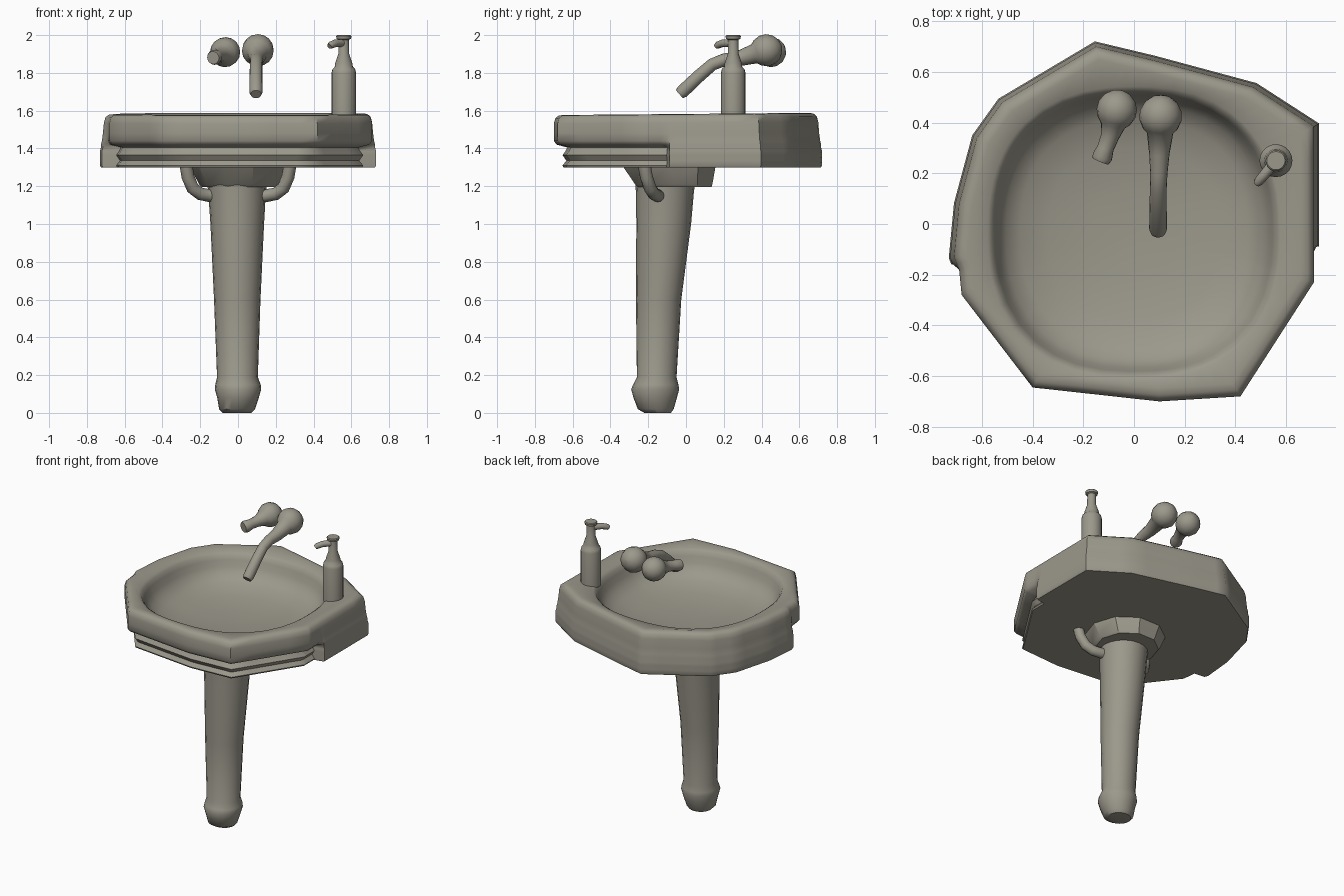
import bpy, bmesh, math
from mathutils import Vector

if "Cube" in bpy.data.objects:
    bpy.data.objects.remove(bpy.data.objects["Cube"])

STONE = (0.33, 0.315, 0.26, 1)
mat = bpy.data.materials.new("warm grey ceramic")
mat.use_nodes = True
mat.diffuse_color = STONE
bsdf = mat.node_tree.nodes["Principled BSDF"]
bsdf.inputs["Base Color"].default_value = STONE
bsdf.inputs["Roughness"].default_value = 0.7


def loft(name, rings, angle=40):
    """Skin a stack of equal-length rings and cap both ends."""
    bm = bmesh.new()
    rows = [[bm.verts.new(p) for p in ring] for ring in rings]
    n = len(rows[0])
    for a, b in zip(rows, rows[1:]):
        for i in range(n):
            j = (i + 1) % n
            bm.faces.new((a[i], a[j], b[j], b[i]))
    bm.faces.new(rows[0][::-1])
    bm.faces.new(rows[-1])
    bmesh.ops.recalc_face_normals(bm, faces=bm.faces)
    mesh = bpy.data.meshes.new(name)
    bm.to_mesh(mesh)
    bm.free()
    mesh.materials.append(mat)
    obj = bpy.data.objects.new(name, mesh)
    bpy.context.collection.objects.link(obj)
    bpy.ops.object.select_all(action='DESELECT')
    obj.select_set(True)
    bpy.context.view_layer.objects.active = obj
    bpy.ops.object.shade_smooth_by_angle(angle=math.radians(angle))
    return obj


def turned(name, sections, sides=20, angle=40):
    """Vertical part from (z, centre x, centre y, radius x, radius y)."""
    turns = [math.tau * i / sides for i in range(sides)]
    return loft(name, [[(cx + rx * math.cos(t), cy + ry * math.sin(t), z) for t in turns]
                       for z, cx, cy, rx, ry in sections], angle)


def tube(name, stations, ref, sides=16):
    """Tapered tube through (x, y, z, radius) stations."""
    pts = [Vector(s[:3]) for s in stations]
    rings = []
    for i, s in enumerate(stations):
        d = (pts[min(i + 1, len(pts) - 1)] - pts[max(i - 1, 0)]).normalized()
        u = d.cross(Vector(ref)).normalized()
        v = d.cross(u)
        rings.append([pts[i] + s[3] * (u * math.cos(t) + v * math.sin(t))
                      for t in (math.tau * k / sides for k in range(sides))])
    return loft(name, rings)


def bulb(centre, tip, radius, neck):
    """Stations of a ball that narrows towards the neck point."""
    c, t = Vector(centre), Vector(tip)
    d = (t - c).normalized()
    out = []
    for deg in (176, 155, 130, 105, 80, 55, 38):
        a = math.radians(deg)
        out.append((*(c + d * radius * math.cos(a)), radius * math.sin(a)))
    return out + [(*t, neck)]


# Basin: irregular outline, stepped at the front and plain at the back
outline = [(-0.15, 0.70), (-0.52, 0.48), (-0.62, 0.34), (-0.69, 0.08), (-0.71, -0.13),
           (-0.69, -0.18), (-0.68, -0.28), (-0.40, -0.645), (0.10, -0.70), (0.42, -0.68),
           (0.71, -0.23), (0.71, -0.11), (0.71, -0.06), (0.71, 0.385), (0.47, 0.54),
           (0.08, 0.645)]
edge = []
for i, p in enumerate(outline):
    a, b = Vector(p), Vector(outline[(i + 1) % len(outline)])
    steps = 4 if (b - a).length > 0.1 else 2
    edge += [(a.lerp(b, k / steps), 5 <= i and i + k / steps <= 11) for k in range(steps)]


def rim_ring(z, front_inset, back_inset):
    ring = []
    for p, front in edge:
        inset = front_inset if front else back_inset
        q = p * (1 - inset / 0.68)
        lift = 0.008 * (p.y + 0.7) if z > 1.5 else 0
        ring.append((q.x, q.y, z + lift))
    return ring


def bowl_ring(scale, z):
    ring = []
    for p, front in edge:
        d = Vector((p.x, p.y + 0.035)).normalized()
        r = 0.56 * scale / (abs(d.x) ** 2.4 + abs(d.y) ** 2.4) ** (1 / 2.4)
        ring.append((d.x * r, d.y * r - 0.035, z))
    return ring


profile = [(1.30, 0.05, -0.015), (1.31, 0.045, -0.02), (1.335, 0.065, -0.02),
           (1.365, 0.045, -0.02), (1.385, 0.06, -0.02), (1.405, 0.07, -0.015),
           (1.42, 0.015, -0.015), (1.44, 0.0, -0.01), (1.48, 0.0, -0.005),
           (1.53, 0.0, 0.0), (1.56, 0.008, 0.008), (1.574, 0.025, 0.025),
           (1.577, 0.05, 0.05)]
bowl = [(1.03, 1.572), (1.0, 1.56), (0.975, 1.53), (0.95, 1.49), (0.9, 1.445),
        (0.8, 1.41), (0.6, 1.38), (0.3, 1.362), (0.05, 1.358)]
loft("basin", [rim_ring(*s) for s in profile] + [bowl_ring(*s) for s in bowl], 50)

# Collar under the basin
turned("collar", [(1.195, 0.01, -0.06, 0.20, 0.205), (1.21, 0.01, -0.065, 0.215, 0.215),
                  (1.31, 0.0, -0.09, 0.26, 0.26)], 10, 30)

# Pedestal column with its moulded foot
turned("pedestal", [(0.0, -0.005, -0.15, 0.075, 0.07), (0.02, -0.005, -0.16, 0.095, 0.095),
                    (0.08, 0, -0.163, 0.11, 0.115), (0.125, 0, -0.163, 0.123, 0.127),
                    (0.15, 0, -0.16, 0.12, 0.12), (0.19, -0.003, -0.155, 0.108, 0.105),
                    (0.6, -0.004, -0.145, 0.123, 0.12), (1.0, -0.004, -0.118, 0.142, 0.145),
                    (1.16, -0.005, -0.112, 0.152, 0.153), (1.22, -0.005, -0.11, 0.158, 0.158)])

# Drain pipes either side of the column
for side, label in ((1, "left"), (-1, "right")):
    tube(label + "_pipe", [(side * x, y, z, 0.034) for x, y, z in (
        (0.275, -0.22, 1.31), (0.265, -0.21, 1.25), (0.24, -0.19, 1.19),
        (0.20, -0.17, 1.16), (0.15, -0.15, 1.15), (0.08, -0.14, 1.15))], (0, 1, 0), 12)

# Spout: ball end, neck and bent tube
tube("spout", bulb((0.105, 0.425, 1.92), (0.10, 0.275, 1.875), 0.085, 0.04) + [
    (0.098, 0.20, 1.868, 0.034), (0.096, 0.14, 1.845, 0.033), (0.095, 0.07, 1.785, 0.034),
    (0.095, -0.02, 1.70, 0.035), (0.095, -0.035, 1.687, 0.028)], (1, 0, 0))

# Tap handle: ball end with a short flared grip
tube("tap_handle", bulb((-0.068, 0.45, 1.91), (-0.095, 0.345, 1.895), 0.08, 0.036) + [
    (-0.112, 0.30, 1.888, 0.033), (-0.125, 0.265, 1.882, 0.04),
    (-0.132, 0.248, 1.88, 0.034)], (1, 0, 0))

# Soap dispenser: bottle, pump and nozzle
turned("soap_bottle", [(z, 0.56, 0.25, r, r) for z, r in (
    (1.56, 0.065), (1.80, 0.065), (1.82, 0.06), (1.832, 0.048), (1.85, 0.046),
    (1.90, 0.029), (1.975, 0.027), (1.98, 0.038), (1.995, 0.041), (2.0, 0.036))])
tube("soap_nozzle", [(0.56, 0.25, 1.958, 0.022), (0.515, 0.195, 1.957, 0.02),
                     (0.492, 0.168, 1.947, 0.019), (0.485, 0.16, 1.94, 0.015)], (0, 0, 1), 10)
